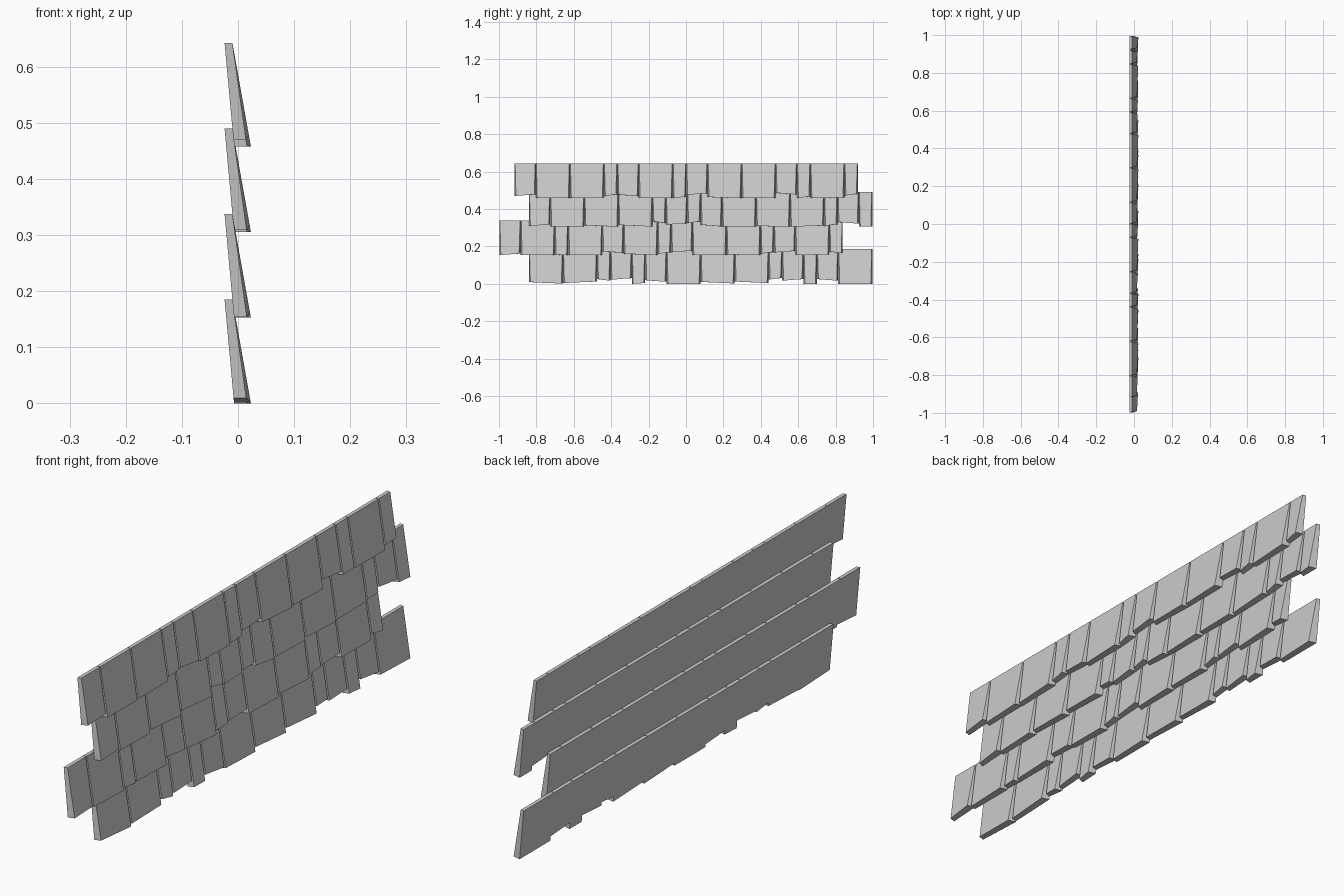
import bpy
import random

if "Cube" in bpy.data.objects:
    bpy.data.objects.remove(bpy.data.objects["Cube"])

# Wall panel of four overlapping shingle courses.
random.seed(4)
HEIGHT = 0.185                        # full length of one shingle
PITCH = 0.1525                        # vertical distance between courses
S, M, L = 0.072, 0.114, 0.182         # the three shingle widths

# per course: start in y, shingle widths, mean raise of each bottom edge in mm
COURSES = [
    (-.84, [L, L, S, M, S, M, L, L, L, S, M, S, M, L],
     [5, 8, 21, 26, 2, 15, 0, 6, 8, 27, 21, 0, 21, 0]),
    (-.998, [M, L, S, L, M, L, S, M, L, L, S, M, L, S],
     [5, 0, 2, 0, 17, 4, 12, 20, 0, 2, 13, 19, 2, 15]),
    (-.84, [M, L, L, L, S, M, S, M, L, L, L, S, M, S],
     [8, 1, 4, 5, 24, 15, 24, 6, 0, 2, 3, 9, 21, 0]),
    (-.917, [M, L, L, S, M, L, S, M, L, L, M, S, L, S],
     [16, 1, 2, 16, 15, 0, 4, 22, 3, 0, 24, 5, 2, 19]),
]


def back_x(h):
    return -0.007 - 0.017 * h / HEIGHT


def front_x(h, thick):
    t = h / HEIGHT
    return (1 - t) * thick + t * -0.010


def shingle(name, y0, y1, z, lift0, lift1):
    """Tapered wedge: thin top, thick bottom, front face inset at the sides."""
    verts = []
    for y, side, up, thick in ((y0, 1, lift0, .016), (y1, -1, lift1, .023)):
        verts += [
            (back_x(up), y, z + up),
            (front_x(up, thick), y + side * .008, z + up),
            (front_x(HEIGHT, thick), y + side * .003, z + HEIGHT),
            (back_x(HEIGHT), y, z + HEIGHT),
        ]
    faces = [(0, 1, 2, 3), (7, 6, 5, 4)]
    faces += [(i, i + 4, (i + 1) % 4 + 4, (i + 1) % 4) for i in range(4)]
    mesh = bpy.data.meshes.new(name)
    mesh.from_pydata(verts, [], faces)
    mesh.update()
    obj = bpy.data.objects.new(name, mesh)
    bpy.context.collection.objects.link(obj)


# Lay the courses from the bottom up, tilting each bottom edge a little
for row, (y, widths, lifts) in enumerate(COURSES):
    for i, (width, lift) in enumerate(zip(widths, lifts)):
        tilt = random.choice((-1, 1)) * min(lift / 1000, .004)
        shingle(f"shingle_row{row + 1}_{i + 1}", y, y + width, row * PITCH,
                lift / 1000 - tilt, lift / 1000 + tilt)
        y += width
